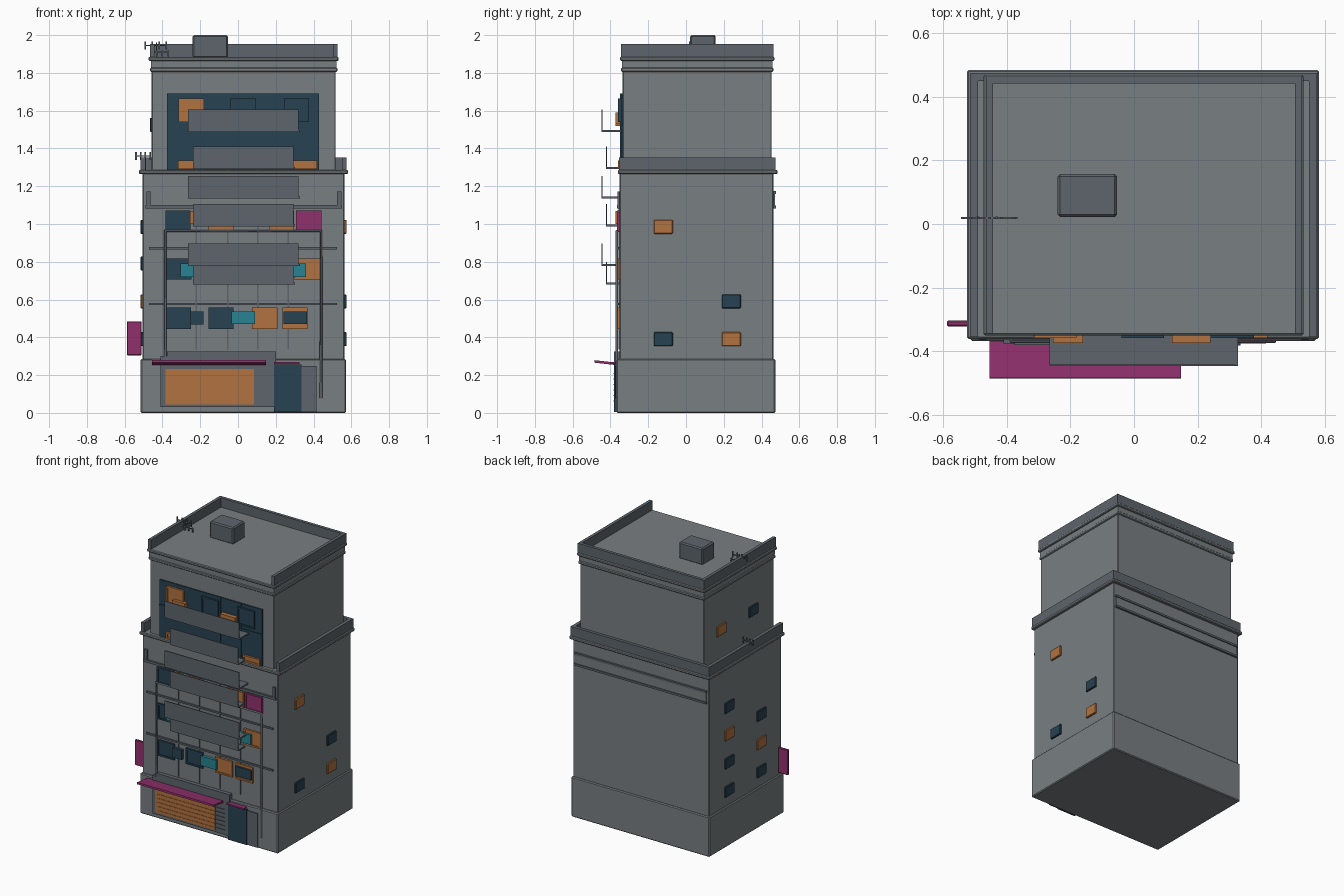
import bpy, bmesh, math
from mathutils import Vector


def mat(name, rgb):
    m = bpy.data.materials.new(name)
    m.diffuse_color = (*rgb, 1)
    return m


ORANGE = mat("lit_orange", (0.45, 0.17, 0.05))
TEAL = mat("teal", (0.02, 0.23, 0.29))
NAVY = mat("dark_glass", (0.02, 0.055, 0.085))
PINK = mat("magenta", (0.28, 0.03, 0.15))
SLATE = mat("slate", (0.11, 0.13, 0.15))
WALL = mat("wall", (0.19, 0.21, 0.22))


def box(name, x, y, z, m=SLATE, bevel=0.0, tilt=0.0):
    """Box from (min, max) ranges on each axis, optionally tilted about x."""
    c = Vector([(a + b) / 2 for a, b in (x, y, z)])
    me = bpy.data.meshes.new(name)
    bm = bmesh.new()
    bmesh.ops.create_cube(bm, size=1)
    bmesh.ops.scale(bm, vec=(x[1] - x[0], y[1] - y[0], z[1] - z[0]), verts=bm.verts)
    bm.to_mesh(me)
    bm.free()
    me.materials.append(m)
    ob = bpy.data.objects.new(name, me)
    ob.location = c
    ob.rotation_euler.x = tilt
    bpy.context.collection.objects.link(ob)
    if bevel:
        b = ob.modifiers.new("bevel", 'BEVEL')
        b.width = bevel
        b.segments = 1
    return ob


def pipe(name, pts, r):
    cu = bpy.data.curves.new(name, 'CURVE')
    cu.dimensions = '3D'
    cu.bevel_depth = r
    cu.bevel_resolution = 1
    cu.use_fill_caps = True
    s = cu.splines.new('POLY')
    s.points.add(len(pts) - 1)
    for p, q in zip(s.points, pts):
        p.co = (*q, 1)
    cu.materials.append(SLATE)
    ob = bpy.data.objects.new(name, cu)
    bpy.context.collection.objects.link(ob)


def front_window(x, z, m, wall_y):
    """Raised frame with a glass pane, on the front wall."""
    x0, x1 = x
    z0, z1 = z
    t, out = 0.011, wall_y - 0.014
    box("window_pane", (x0 + t, x1 - t), (wall_y - 0.007, wall_y + 0.01), (z0 + t, z1 - t), m)
    for a in ((x0, x0 + t), (x1 - t, x1)):
        box("window_jamb", a, (out, wall_y + 0.01), z, m)
    for a in ((z0, z0 + t), (z1 - t, z1)):
        box("window_rail", (x0 + t, x1 - t), (out, wall_y + 0.01), a, m)


def parapet(name, x, y, z, t):
    """Three-sided parapet, open at the front."""
    box(name + "_left", (x[0], x[0] + t), y, z, SLATE)
    box(name + "_right", (x[1] - t, x[1]), y, z, SLATE)
    box(name + "_back", (x[0] + t, x[1] - t), (y[1] - t, y[1]), z, SLATE)


# Main masses
box("plinth", (-0.515, 0.572), (-0.368, 0.473), (0, 0.285), WALL, 0.006)
box("lower_block", (-0.505, 0.563), (-0.352, 0.463), (0.28, 1.27), WALL, 0.004)
box("upper_block", (-0.457, 0.517), (-0.336, 0.453), (1.27, 1.87), WALL, 0.004)
box("lower_cornice", (-0.525, 0.582), (-0.361, 0.484), (1.264, 1.286), WALL, 0.005)
box("upper_cornice_low", (-0.466, 0.526), (-0.343, 0.462), (1.806, 1.828), WALL, 0.005)
box("upper_cornice_mid", (-0.461, 0.521), (-0.34, 0.457), (1.828, 1.866), WALL)
box("upper_cornice_top", (-0.473, 0.533), (-0.35, 0.469), (1.864, 1.885), WALL, 0.005)
parapet("lower_parapet", (-0.515, 0.575), (-0.355, 0.475), (1.285, 1.352), 0.025)
parapet("roof_parapet", (-0.465, 0.528), (-0.345, 0.463), (1.884, 1.952), 0.022)
box("roof_hut", (-0.24, -0.053), (0.022, 0.157), (1.88, 2.0), SLATE, 0.008)

# Band below the lower cornice: front ledge with end posts, framed band at back
box("front_ledge", (-0.49, 0.55), (-0.365, -0.34), (1.083, 1.1))
for x in (-0.485, 0.525):
    box("ledge_post", (x, x + 0.022), (-0.363, -0.34), (1.1, 1.172))
box("back_band", (-0.485, 0.545), (0.455, 0.47), (1.09, 1.165), WALL)
for z in (1.083, 1.16):
    box("back_rail", (-0.49, 0.55), (0.455, 0.477), (z, z + 0.014))

# Upper glazed panel and facade ribs
box("glazed_panel", (-0.375, 0.43), (-0.345, -0.32), (1.28, 1.69), NAVY)
box("glazed_transom", (-0.375, 0.43), (-0.35, -0.33), (1.505, 1.516), NAVY)
for x in (-0.22, -0.055, 0.105, 0.265):
    box("glazed_mullion", (x - 0.003, x + 0.003), (-0.349, -0.33), (1.28, 1.69), NAVY)
    box("facade_rib", (x - 0.004, x + 0.004), (-0.358, -0.34), (0.335, 1.083))
for z in (0.57, 0.865):
    box("floor_rib", (-0.47, 0.525), (-0.36, -0.34), (z, z + 0.012))

# Front windows: (x centre, colour) on each storey
rows = [
    (0.445, 0.557, -0.352, [(-0.315, NAVY), (-0.09, NAVY), (0.142, ORANGE), (0.302, ORANGE)]),
    (0.705, 0.817, -0.352, [(-0.312, NAVY), (-0.09, ORANGE), (0.142, NAVY), (0.366, ORANGE)]),
    (0.958, 1.072, -0.352, [(-0.318, NAVY), (-0.09, ORANGE), (0.23, ORANGE), (0.375, PINK)]),
    (1.29, 1.335, -0.345, [(-0.25, ORANGE), (0.03, TEAL), (0.352, ORANGE)]),
    (1.54, 1.665, -0.345, [(-0.247, ORANGE), (0.027, NAVY), (0.31, NAVY)]),
]
for z0, z1, wy, items in rows:
    for cx, m in items:
        front_window((cx - 0.067, cx + 0.067), (z0, z1), m, wy)

# Small projecting panels beside the windows
for x0, x1, z0, z1, m in [
    (-0.255, -0.182, 0.468, 0.537, NAVY), (-0.035, 0.09, 0.47, 0.537, TEAL),
    (0.24, 0.365, 0.47, 0.537, NAVY), (-0.305, -0.235, 0.72, 0.79, TEAL),
    (0.285, 0.36, 0.72, 0.79, TEAL), (-0.255, -0.16, 1.52, 1.585, ORANGE),
    (0.12, 0.24, 1.53, 1.59, ORANGE), (-0.255, -0.18, 1.0, 1.07, ORANGE),
]:
    box("hanging_panel", (x0, x1), (-0.374, -0.34), (z0, z1), m)

# Balconies: alternating wide and narrow, a slab plus a thin front panel
for i, z in enumerate((1.487, 1.292, 1.135, 0.987, 0.778, 0.68)):
    wide = i % 2 == 0
    x0, x1, y = (-0.265, 0.32, -0.447) if wide else (-0.237, 0.295, -0.423)
    box("balcony_slab", (x0, x1 + 0.007), (y, -0.33), (z, z + 0.01))
    box("balcony_panel", (x0, x1), (y, y + 0.006), (z + 0.01, z + 0.118))

# Side windows: (y centre, z centre, colour)
left = [(0.24, 0.39, NAVY), (0.24, 0.59, NAVY), (0.24, 0.79, ORANGE), (0.24, 0.985, NAVY),
        (-0.12, 0.39, NAVY), (-0.12, 0.59, ORANGE), (-0.12, 0.79, NAVY)]
right = [(-0.12, 0.985, ORANGE), (0.24, 0.59, NAVY), (-0.12, 0.39, NAVY), (0.24, 0.39, ORANGE)]
upper = [(0.26, 1.525, ORANGE), (-0.1, 1.525, NAVY)]
for items, x0, x1 in ((left, -0.516, -0.49), (right, 0.55, 0.575), (upper, -0.467, -0.44)):
    for y, z, m in items:
        box("side_window", (x0, x1), (y - 0.05, y + 0.05), (z - 0.037, z + 0.037), m, 0.004)

# Shop front: frame, lit shutter with slats, fascia
box("shop_frame", (-0.41, 0.175), (-0.376, -0.35), (0.03, 0.3))
box("shop_fascia", (-0.375, 0.2), (-0.38, -0.34), (0.28, 0.325))
box("shop_post", (0.165, 0.2), (-0.38, -0.35), (0.03, 0.28))
box("shop_shutter", (-0.385, 0.085), (-0.382, -0.36), (0.045, 0.232), ORANGE)
for i in range(6):
    z = 0.06 + i * 0.029
    box("shutter_slat", (-0.365, 0.085), (-0.385, -0.37), (z, z + 0.005), ORANGE)
    box("side_slat", (0.085, 0.165), (-0.381, -0.37), (z, z + 0.005))

# Entrance door and side panel
box("entrance_door", (0.19, 0.335), (-0.382, -0.35), (0.005, 0.255), NAVY)
box("door_side_panel", (0.335, 0.415), (-0.376, -0.35), (0.005, 0.247))

# Awnings and side sign
box("shop_awning", (-0.455, 0.147), (-0.485, -0.36), (0.259, 0.272), PINK, tilt=-0.11)
box("door_awning", (0.19, 0.325), (-0.4, -0.36), (0.26, 0.27), PINK)
box("side_sign", (-0.588, -0.51), (-0.322, -0.304), (0.305, 0.485), PINK, 0.004)

# Drain pipes
pipe("drain_pipes", [(-0.385, -0.367, 0.08), (-0.385, -0.367, 0.963),
                     (0.44, -0.367, 0.963), (0.44, -0.367, 0.08)], 0.008)

# Roof and terrace antennas
for x0, x1, z in ((-0.49, -0.38, 1.945), (-0.46, -0.37, 1.91), (-0.54, -0.465, 1.36)):
    box("antenna_boom", (x0, x1), (0.016, 0.022), (z - 0.003, z + 0.003))
    for i in range(4):
        x = x0 + (x1 - x0) * i / 3
        box("antenna_prong", (x - 0.004, x + 0.004), (0.016, 0.022), (z - 0.022, z + 0.022 if z != 1.91 else z + 0.008))
box("antenna_mast", (-0.435, -0.428), (0.016, 0.023), (1.88, 1.96))
box("terrace_antenna_mast", (-0.495, -0.488), (0.016, 0.023), (1.28, 1.365))
